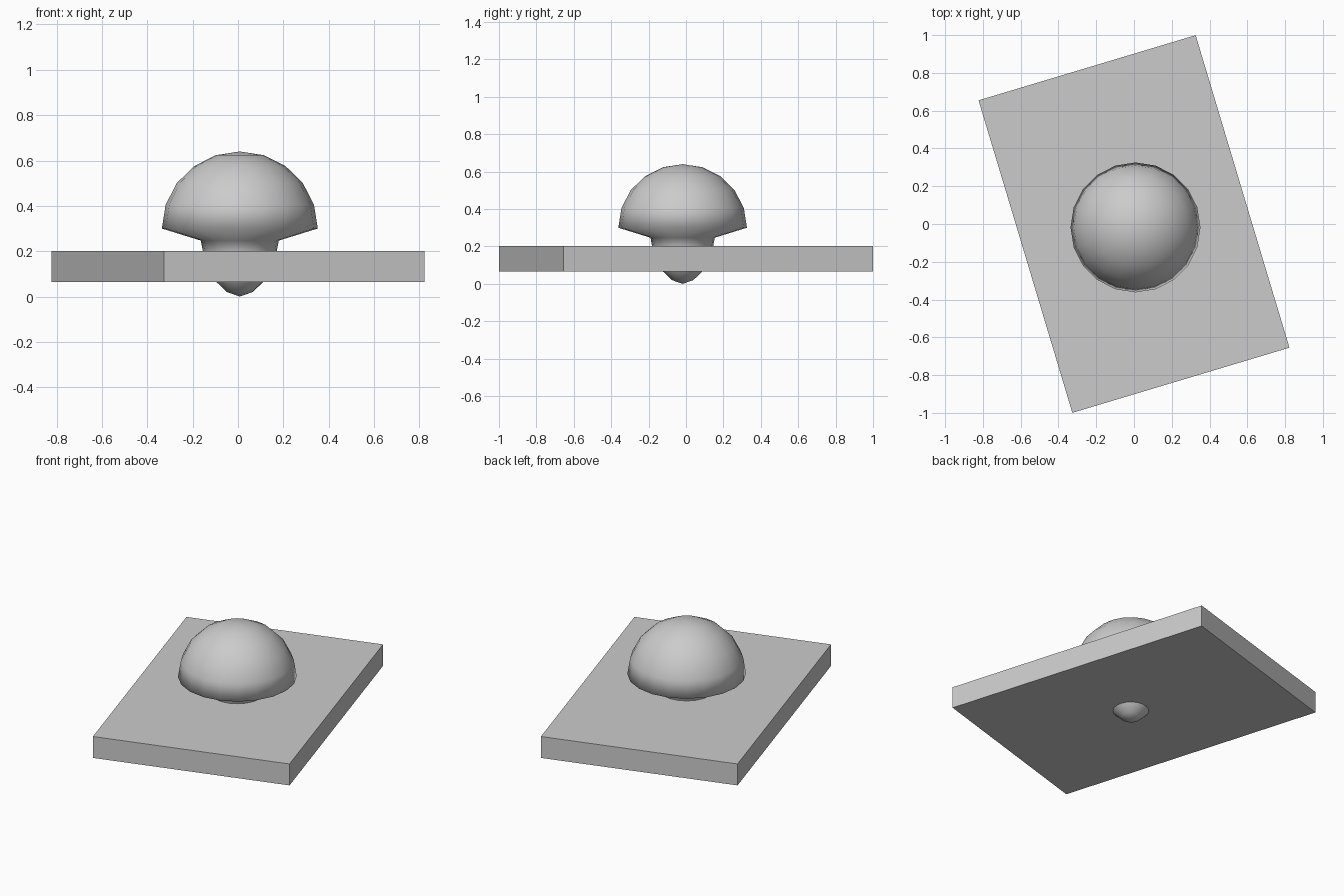
import bpy, bmesh, math

if "Cube" in bpy.data.objects:
    bpy.data.objects.remove(bpy.data.objects["Cube"])

CX, CY = 0.008, -0.018   # axis of the round knob
SIDES = 20


def add_object(name, bm, smooth):
    bmesh.ops.recalc_face_normals(bm, faces=bm.faces[:])
    mesh = bpy.data.meshes.new(name)
    bm.to_mesh(mesh)
    bm.free()
    for p in mesh.polygons:
        p.use_smooth = smooth
    ob = bpy.data.objects.new(name, mesh)
    bpy.context.collection.objects.link(ob)
    return ob


def lathe(name, profile):
    bm = bmesh.new()
    verts = [bm.verts.new((r, 0, z)) for r, z in profile]
    edges = [bm.edges.new(pair) for pair in zip(verts, verts[1:])]
    bmesh.ops.spin(bm, geom=verts + edges, cent=(0, 0, 0), axis=(0, 0, 1),
                   angle=math.tau, steps=SIDES, use_merge=True)
    bmesh.ops.remove_doubles(bm, verts=bm.verts[:], dist=0.0005)
    ob = add_object(name, bm, True)
    ob.location = (CX, CY, 0)
    return ob


# Base plate, turned on the vertical axis
bm = bmesh.new()
bmesh.ops.create_cube(bm, size=1)
bmesh.ops.scale(bm, vec=(1.2, 1.727, 0.137), verts=bm.verts[:])
plate = add_object("base_plate", bm, False)
plate.location = (0, 0, 0.1335)
plate.rotation_euler.z = math.radians(16.7)

# Mushroom knob: rounded stem tip, stem, underside, domed cap
stem = [(0, 0), (0.057, 0.02), (0.105, 0.066), (0.142, 0.128),
        (0.163, 0.2), (0.172, 0.247)]
dome = [(0.344 * math.cos(math.radians(a)), 0.30 + 0.34 * math.sin(math.radians(a)))
        for a in range(0, 90, 18)]
lathe("mushroom_knob", stem + dome + [(0, 0.64)])
